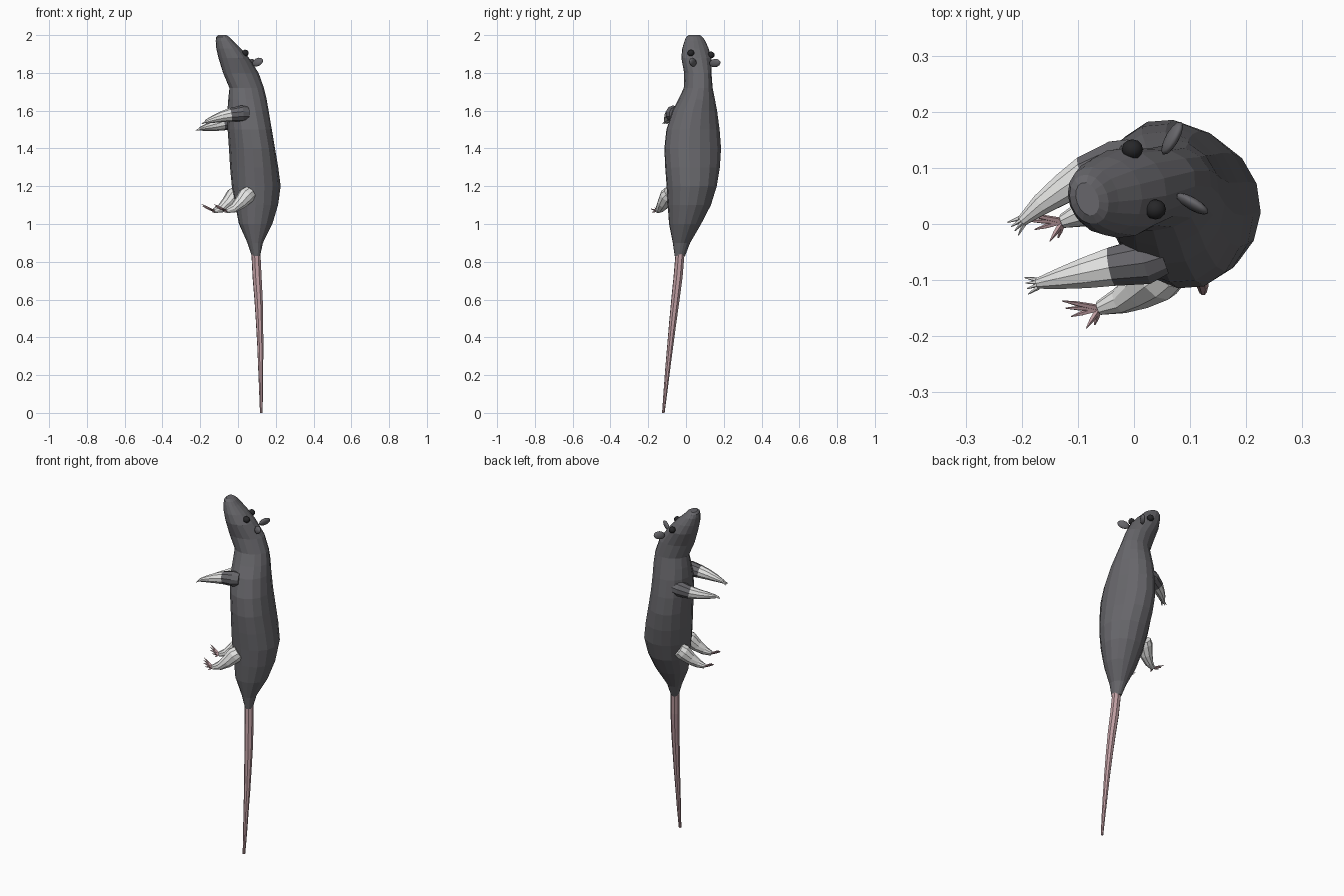
import bpy, bmesh, math
from mathutils import Vector, Matrix

if "Cube" in bpy.data.objects:
    bpy.data.objects.remove(bpy.data.objects["Cube"])


def material(name, rgb):
    m = bpy.data.materials.new(name)
    m.diffuse_color = (*rgb, 1)
    m.use_nodes = True
    m.node_tree.nodes["Principled BSDF"].inputs["Base Color"].default_value = m.diffuse_color
    return m


FUR = material("dark_grey_fur", (0.135, 0.133, 0.145))
WHITE = material("white_fur", (0.80, 0.80, 0.79))
PINK = material("pink_skin", (0.52, 0.34, 0.36))
BLACK = material("black_eye", (0.02, 0.02, 0.022))

TURN = math.radians(19)                      # the animal faces -x, turned a little to -y
FRONT = Vector((-math.cos(TURN), -math.sin(TURN), 0))
SIDE = Vector((math.sin(TURN), -math.cos(TURN), 0))


def loft(name, rings, mats, smooth=False, mat_rule=None):
    """Skin a list of vertex rings and close both ends."""
    bm = bmesh.new()
    loops = [[bm.verts.new(p) for p in ring] for ring in rings]
    n = len(loops[0])
    for k, (a, b) in enumerate(zip(loops, loops[1:])):
        for i in range(n):
            j = (i + 1) % n
            f = bm.faces.new((a[i], a[j], b[j], b[i]))
            f.material_index = mat_rule(k) if mat_rule else 0
    bm.faces.new(loops[0][::-1])
    end = bm.faces.new(loops[-1])
    end.material_index = mat_rule(len(rings) - 2) if mat_rule else 0
    bmesh.ops.recalc_face_normals(bm, faces=bm.faces)
    return finish(name, bm, mats, smooth)


def finish(name, bm, mats, smooth):
    me = bpy.data.meshes.new(name)
    bm.to_mesh(me)
    bm.free()
    for m in mats:
        me.materials.append(m)
    for p in me.polygons:
        p.use_smooth = smooth
    ob = bpy.data.objects.new(name, me)
    bpy.context.collection.objects.link(ob)
    return ob


def tube(name, path, mats, sides=10, smooth=False, mat_rule=None):
    """Round limb through points (x, y, z, radius)."""
    pts = [Vector(p[:3]) for p in path]
    rings = []
    for i, p in enumerate(pts):
        d = (pts[min(i + 1, len(pts) - 1)] - pts[max(i - 1, 0)]).normalized()
        u = d.cross(Vector((0.3, 1, 0.1))).normalized()
        v = d.cross(u)
        r = path[i][3]
        rings.append([p + r * (math.cos(t) * u + math.sin(t) * v)
                      for t in (2 * math.pi * k / sides for k in range(sides))])
    return loft(name, rings, mats, smooth, mat_rule)


def ellipsoid(name, centre, axes, mat):
    """Ball stretched along three axis vectors."""
    bm = bmesh.new()
    bmesh.ops.create_uvsphere(bm, u_segments=12, v_segments=8, radius=1)
    m = Matrix([axes[0], axes[1], axes[2]]).transposed().to_4x4()
    bm.transform(Matrix.Translation(centre) @ m)
    bmesh.ops.recalc_face_normals(bm, faces=bm.faces)
    return finish(name, bm, [mat], True)


# Body and head: z, x range, y range of each ring
BODY = [
    (0.83, 0.073, 0.117, -0.060, -0.005),
    (0.90, 0.050, 0.132, -0.070, 0.022),
    (1.00, 0.005, 0.182, -0.090, 0.080),
    (1.10, -0.015, 0.212, -0.097, 0.132),
    (1.20, -0.033, 0.226, -0.103, 0.163),
    (1.30, -0.042, 0.213, -0.111, 0.180),
    (1.40, -0.048, 0.196, -0.116, 0.187),
    (1.50, -0.055, 0.179, -0.105, 0.179),
    (1.60, -0.056, 0.162, -0.072, 0.165),
    (1.66, -0.052, 0.152, -0.040, 0.153),
    (1.72, -0.046, 0.138, -0.012, 0.141),
    (1.80, -0.080, 0.110, -0.010, 0.135),
    (1.88, -0.104, 0.058, -0.025, 0.135),
    (1.93, -0.115, 0.015, -0.020, 0.120),
    (1.97, -0.118, -0.027, -0.008, 0.102),
    (1.99, -0.115, -0.045, 0.000, 0.088),
    (2.00, -0.104, -0.062, 0.015, 0.074),
]


def body_ring(z, x0, x1, y0, y1, n=16):
    """Turned ellipse that fills the given x and y range."""
    c2, s2 = math.cos(TURN) ** 2, math.sin(TURN) ** 2
    wx, wy = ((x1 - x0) / 2) ** 2, ((y1 - y0) / 2) ** 2
    a = math.sqrt(max((wx * c2 - wy * s2) / (c2 - s2), 0.0002))
    b = math.sqrt(max((wy * c2 - wx * s2) / (c2 - s2), 0.0002))
    mid = Vector(((x0 + x1) / 2, (y0 + y1) / 2, z))
    return [mid + a * math.cos(t) * FRONT + b * math.sin(t) * SIDE
            for t in (2 * math.pi * i / n for i in range(n))]


loft("body", [body_ring(*r) for r in BODY], [FUR])

# Tail
tube("tail", [(0.095, -0.032, 0.84, 0.025), (0.101, -0.042, 0.72, 0.025),
              (0.109, -0.056, 0.60, 0.023), (0.114, -0.070, 0.48, 0.020),
              (0.118, -0.083, 0.36, 0.017), (0.120, -0.096, 0.24, 0.014),
              (0.122, -0.108, 0.12, 0.011), (0.123, -0.120, 0.0, 0.007)], [PINK], 8)

# Arms: dark upper part, white forearm
ARMS = {
    "near": [(0.050, -0.055, 1.585, 0.036), (0.020, -0.066, 1.585, 0.043),
             (-0.040, -0.076, 1.578, 0.036), (-0.085, -0.087, 1.568, 0.029),
             (-0.130, -0.097, 1.555, 0.020), (-0.172, -0.106, 1.541, 0.010)],
    "far": [(0.020, 0.120, 1.555, 0.036), (-0.030, 0.108, 1.545, 0.043),
            (-0.085, 0.087, 1.530, 0.036), (-0.125, 0.063, 1.520, 0.028),
            (-0.165, 0.035, 1.512, 0.020), (-0.200, 0.005, 1.504, 0.010)],
}
for side, path in ARMS.items():
    tube(side + "_arm", path, [FUR, WHITE], 10, False, lambda k: int(k >= 2))
    wrist = Vector(path[-1][:3])
    d = (wrist - Vector(path[-2][:3])).normalized()
    across = d.cross(Vector((0, 0, 1))).normalized()
    for i in range(4):
        w = (i - 1.5) / 1.5
        root = wrist + across * 0.007 * w
        tip = root + d * 0.021 + across * 0.008 * w - Vector((0, 0, 0.005))
        tube(f"{side}_finger_{i + 1}", [(*root, 0.0045), (*tip, 0.001)], [WHITE], 5)

# Legs with five spread toes each; the far one is the near one moved across
LEG = [(0.062, -0.080, 1.165, 0.040), (0.043, -0.095, 1.148, 0.045),
       (0.010, -0.118, 1.110, 0.035), (-0.025, -0.137, 1.083, 0.024),
       (-0.062, -0.150, 1.070, 0.013)]
TOES = [(-0.128, -0.137, 1.105), (-0.122, -0.150, 1.095), (-0.112, -0.165, 1.087),
        (-0.085, -0.186, 1.080), (-0.070, -0.180, 1.062)]
for side, shift in (("near", Vector((0, 0, 0))), ("far", Vector((-0.065, 0.155, 0.0)))):
    move = lambda p: Vector(p[:3]) + shift
    tube(side + "_leg", [(*move(p), p[3]) for p in LEG], [WHITE])
    ankle = move(LEG[-1])
    for i, t in enumerate(TOES):
        tip = move(t)
        tube(f"{side}_toe_{i + 1}", [(*ankle, 0.006), (*ankle.lerp(tip, 0.6), 0.0045),
                                    (*tip, 0.001)], [PINK], 5)

# Eyes
for side, c in (("near", (0.038, 0.026, 1.905)), ("far", (-0.003, 0.133, 1.895))):
    ellipsoid(side + "_eye", Vector(c),
              [Vector((0.019, 0, 0)), Vector((0, 0.018, 0)), Vector((0, 0, 0.018))], BLACK)

# Ears: flattened discs leaning outward and back
for side, c, out in (("near", (0.104, 0.036, 1.857), (0.85, -0.48, 0.35)),
                     ("far", (0.068, 0.153, 1.852), (0.50, 0.85, 0.20))):
    out = Vector(out).normalized()
    thin = out.cross(Vector((0.3, 0, 1))).normalized()
    ellipsoid(side + "_ear", Vector(c),
              [out * 0.034, thin * 0.011, out.cross(thin) * 0.022], FUR)
